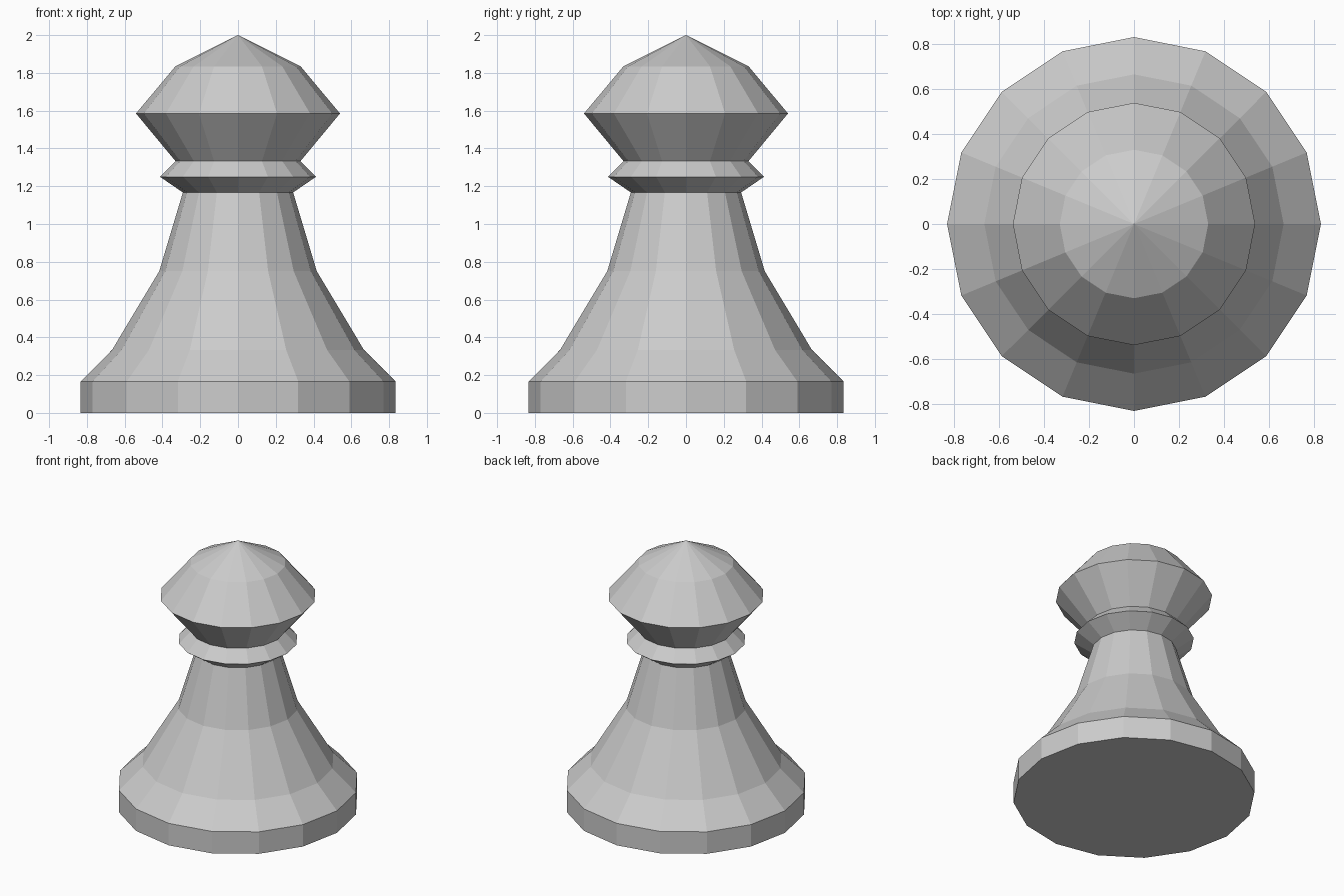
import bpy, bmesh
from math import cos, sin, tau

if "Cube" in bpy.data.objects:
    bpy.data.objects.remove(bpy.data.objects["Cube"])

SIDES = 16
# Lathe profile (radius, height): foot, flared body, collar, faceted head
PROFILE = [(0.833, 0), (0.833, 0.167), (0.667, 0.333), (0.417, 0.75),
           (0.292, 1.167), (0.413, 1.25), (0.331, 1.333),
           (0.54, 1.585), (0.331, 1.835)]
TIP = 2.0

bm = bmesh.new()
rings = [[bm.verts.new((r * cos(tau * i / SIDES), r * sin(tau * i / SIDES), z))
          for i in range(SIDES)] for r, z in PROFILE]

# Side walls
for low, high in zip(rings, rings[1:]):
    for i in range(SIDES):
        j = (i + 1) % SIDES
        bm.faces.new((low[i], low[j], high[j], high[i]))

# Flat underside and pointed top
bm.faces.new(rings[0][::-1])
tip = bm.verts.new((0, 0, TIP))
for i in range(SIDES):
    bm.faces.new((rings[-1][i], rings[-1][(i + 1) % SIDES], tip))

mesh = bpy.data.meshes.new("pawn_piece")
bm.to_mesh(mesh)
bm.free()
bpy.context.collection.objects.link(bpy.data.objects.new("pawn_piece", mesh))
